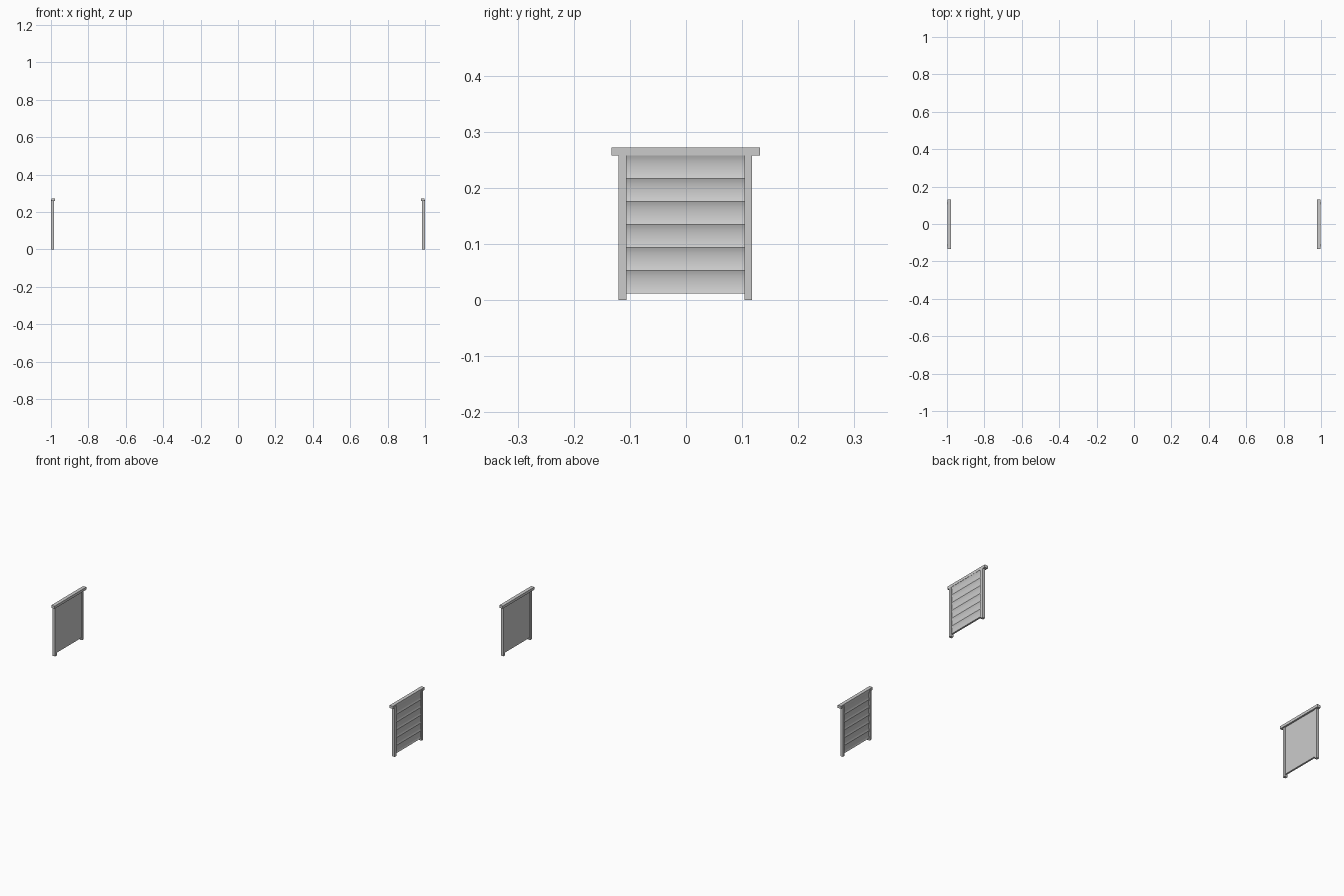
import bpy, bmesh, math

if "Cube" in bpy.data.objects:
    bpy.data.objects.remove(bpy.data.objects["Cube"])


def mesh_object(name, bm):
    bmesh.ops.recalc_face_normals(bm, faces=bm.faces[:])
    mesh = bpy.data.meshes.new(name)
    bm.to_mesh(mesh)
    bm.free()
    ob = bpy.data.objects.new(name, mesh)
    bpy.context.collection.objects.link(ob)
    # the opposite panel is a mirror image across x = 0
    ob.modifiers.new("Mirror", 'MIRROR').merge_threshold = 0.00001
    return ob


def box(name, x0, x1, y0, y1, z0, z1):
    bm = bmesh.new()
    bmesh.ops.create_cube(bm, size=1)
    for v in bm.verts:
        v.co = ((x0 + x1) / 2 + v.co.x * (x1 - x0),
                (y0 + y1) / 2 + v.co.y * (y1 - y0),
                (z0 + z1) / 2 + v.co.z * (z1 - z0))
    return mesh_object(name, bm)


# Side posts
box("front_post", 0.985, 1.0, -0.120, -0.106, 0, 0.265)
box("back_post", 0.985, 1.0, 0.104, 0.118, 0, 0.265)

# Overhanging top rail
box("top_rail", 0.979, 0.998, -0.133, 0.132, 0.258, 0.272)


# Horizontal slats with a shallow hollow on the outer face
def slat(name, z0, height):
    n = 8
    profile = [(0.988, z0), ]
    for i in range(n + 1):
        t = i / n
        profile.append((0.997 - 0.004 * math.sin(math.pi * t) ** 0.7, z0 + height * t))
    profile.append((0.988, z0 + height))
    bm = bmesh.new()
    face = bm.faces.new([bm.verts.new((x, -0.107, z)) for x, z in profile])
    ext = bmesh.ops.extrude_face_region(bm, geom=[face], use_keep_orig=True)
    new = [g for g in ext["geom"] if isinstance(g, bmesh.types.BMVert)]
    bmesh.ops.translate(bm, verts=new, vec=(0, 0.212, 0))
    ob = mesh_object(name, bm)
    bpy.ops.object.select_all(action='DESELECT')
    bpy.context.view_layer.objects.active = ob
    ob.select_set(True)
    bpy.ops.object.shade_smooth_by_angle(angle=math.radians(35))


for k in range(6):
    slat(f"slat_{k + 1}", 0.012 + 0.041 * k, 0.041)
